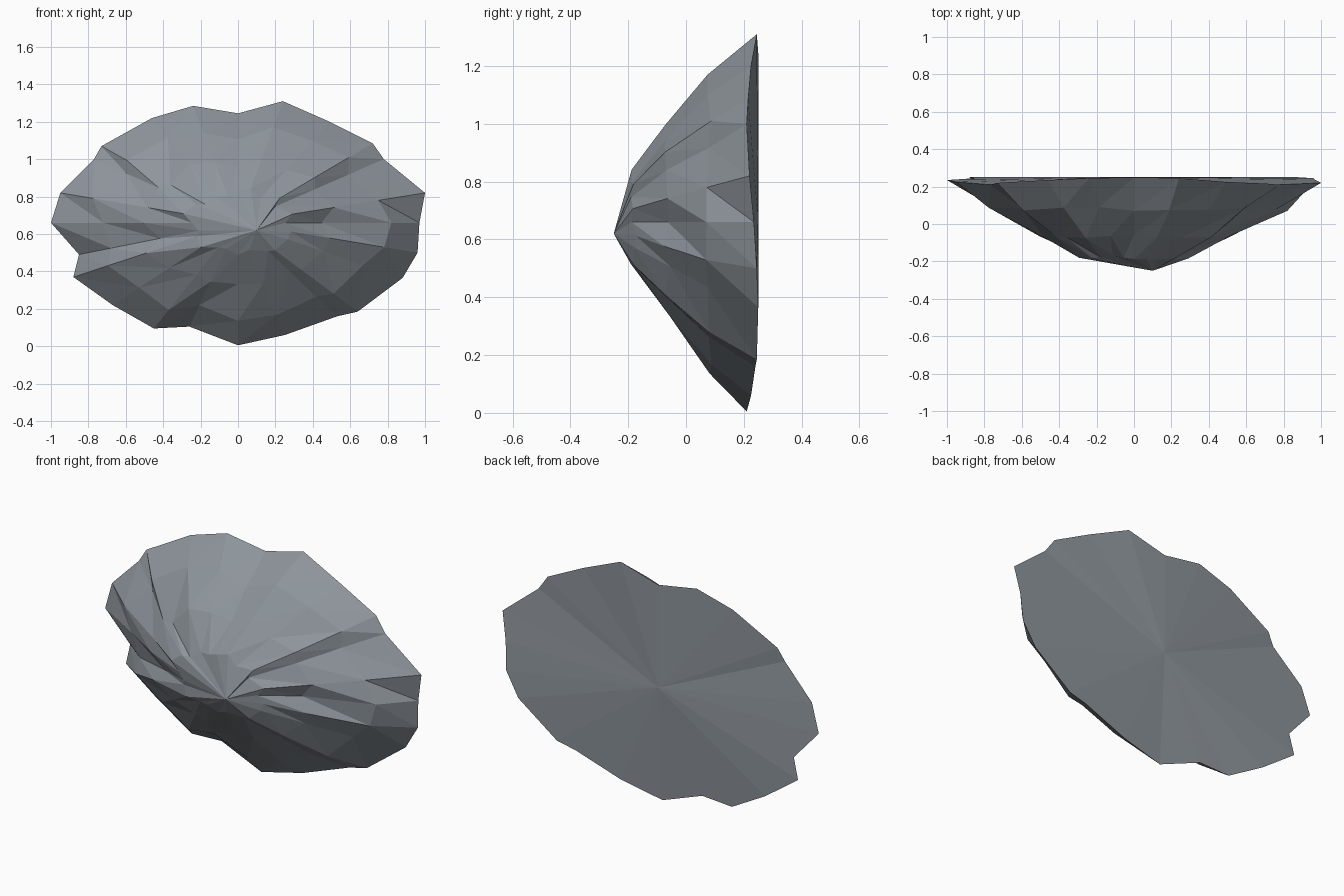
import bpy, bmesh, random

if "Cube" in bpy.data.objects:
    bpy.data.objects.remove(bpy.data.objects["Cube"])

random.seed(4)

# rim outline, 24 points counter-clockwise seen from the front: x, z, depth y
RIM = [(.97, .66, .235), (1.0, .82, .22), (.78, 1.0, .21), (.72, 1.085, .215),
       (.49, 1.20, .225), (.24, 1.31, .245), (0, 1.245, .25), (-.24, 1.285, .245),
       (-.46, 1.22, .235), (-.73, 1.07, .22), (-.77, 1.0, .21), (-.95, .82, .225),
       (-1.0, .66, .235), (-.85, .49, .245), (-.88, .37, .25), (-.67, .22, .245),
       (-.45, .095, .23), (-.26, .105, .225), (0, .005, .21), (.25, .06, .225),
       (.53, .16, .24), (.64, .185, .245), (.88, .365, .25), (.96, .50, .245)]
CZ = .66
N = len(RIM)

# inner rings: share of the rim radius, depth y
RINGS = [(.79, .08), (.53, -.065), (.27, -.18)]
# ring points that stand out from the even pattern
SPECIAL = {(0, 0): .845, (0, 1): .75, (1, 0): .46, (2, 0): .26, (0, 11): .82,
           (1, 11): .51, (2, 12): .245, (0, 18): .80, (1, 18): .5, (2, 18): .26,
           (0, 5): .785, (1, 5): .52, (2, 5): .28, (0, 12): .72, (2, 13): .25}

bm = bmesh.new()
loops = [[bm.verts.new((x, y, z)) for x, z, y in RIM]]
for j, (f, y) in enumerate(RINGS):
    ring = []
    for k, (x, z, _) in enumerate(RIM):
        s = SPECIAL.get((j, k), f + random.uniform(-.04, .04))
        ring.append(bm.verts.new((x * s, y + random.uniform(-.012, .012),
                                  CZ + (z - CZ) * s)))
    loops.append(ring)
apex = bm.verts.new((.10, -.25, .62))
back = bm.verts.new((0, .25, CZ))

# faceted front, pointed tip and shallow back fan
for k in range(N):
    n = (k + 1) % N
    for o, i in zip(loops, loops[1:]):
        bm.faces.new((o[k], o[n], i[n]))
        bm.faces.new((o[k], i[n], i[k]))
    bm.faces.new((loops[-1][k], loops[-1][n], apex))
    bm.faces.new((loops[0][n], loops[0][k], back))
bmesh.ops.recalc_face_normals(bm, faces=bm.faces)

me = bpy.data.meshes.new("rock_shard")
bm.to_mesh(me)
bm.free()
mat = bpy.data.materials.new("slate grey")
mat.diffuse_color = (.27, .30, .33, 1)
mat.use_nodes = True
mat.node_tree.nodes["Principled BSDF"].inputs["Base Color"].default_value = mat.diffuse_color
me.materials.append(mat)
bpy.context.collection.objects.link(bpy.data.objects.new("rock_shard", me))
